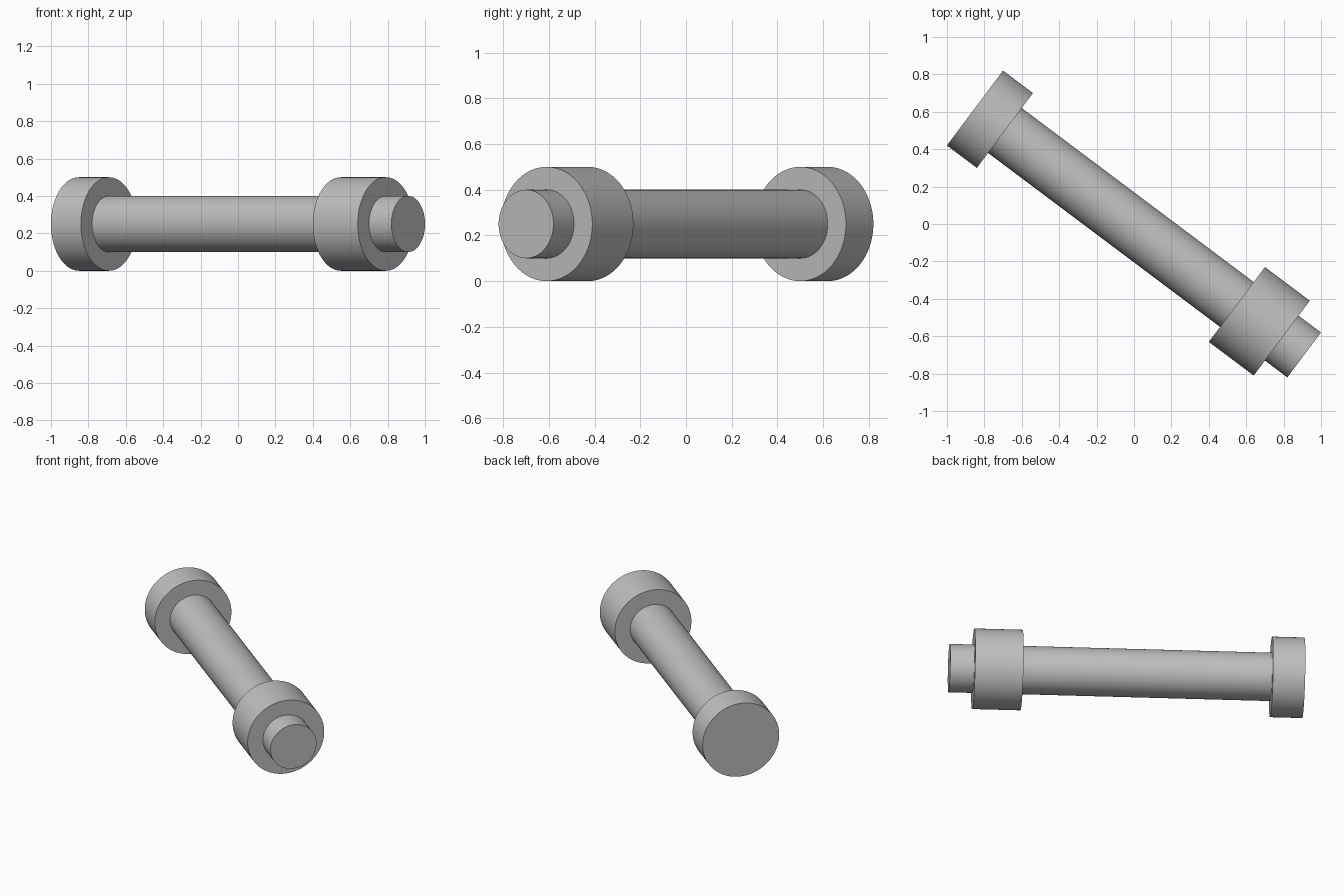
import bpy
import math
from mathutils import Vector

cube = bpy.data.objects.get("Cube")
if cube:
    bpy.data.objects.remove(cube, do_unlink=True)

# Plain grey metal
grey = bpy.data.materials.new("grey_metal")
grey.use_nodes = True
colour = (0.52, 0.52, 0.52, 1)
grey.diffuse_color = colour
grey.node_tree.nodes["Principled BSDF"].inputs["Base Color"].default_value = colour

# The pin axis lies flat, running from the head towards the front left
start = Vector((-0.85, 0.62, 0.25))
axis = Vector((0.8, -0.6, 0))
turn = axis.to_track_quat("Z", "Y").to_euler()


def cylinder(name, radius, begin, end):
    """Add a cylinder spanning two distances along the pin axis."""
    bpy.ops.mesh.primitive_cylinder_add(
        vertices=96, radius=radius, depth=end - begin,
        location=start + axis * (begin + end) / 2, rotation=turn)
    part = bpy.context.object
    part.name = name
    part.data.materials.append(grey)
    bpy.ops.object.shade_smooth_by_angle(angle=math.radians(30))


# Head, shaft and retaining collar; the shaft starts inside the head
cylinder("head", 0.25, 0, 0.2)
cylinder("shaft", 0.15, 0.1, 2.2)
cylinder("collar", 0.25, 1.75, 2.05)
